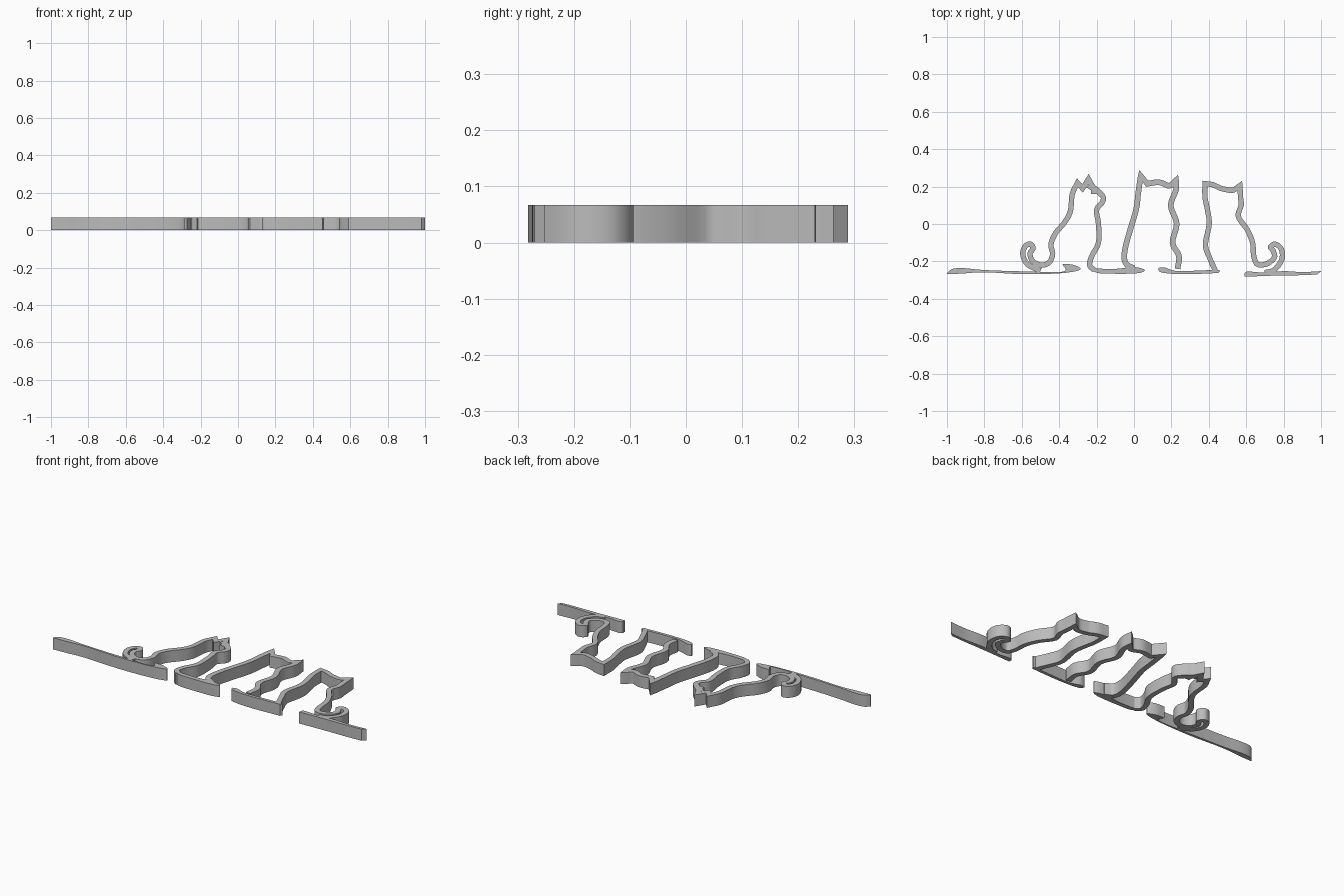
import bpy
import bmesh
from mathutils import Vector

HEIGHT = 0.067
UNIT = 0.01          # outlines are written in hundredths
HALF_WIDTH = 1.4

cube = bpy.data.objects.get("Cube")
if cube:
    bpy.data.objects.remove(cube, do_unlink=True)

grey = bpy.data.materials.new("plain_grey")
grey.use_nodes = True
colour = (0.5, 0.5, 0.5, 1)
grey.diffuse_color = colour
grey.node_tree.nodes["Principled BSDF"].inputs["Base Color"].default_value = colour


def smooth_run(points, steps=5):
    """Smooth curve through the points, keeping both ends."""
    pts = [Vector(p) for p in points]
    if len(pts) < 3:
        return pts
    padded = [pts[0] * 2 - pts[1]] + pts + [pts[-1] * 2 - pts[-2]]
    out = []
    for a, b, c, d in zip(padded, padded[1:], padded[2:], padded[3:]):
        for i in range(steps):
            t = i / steps
            out.append(0.5 * (2 * b + (c - a) * t + (2 * a - 5 * b + 4 * c - d) * t ** 2
                              + (3 * b - a - 3 * c + d) * t ** 3))
    return out + [pts[-1]]


def join_runs(runs):
    """Each run ends at the sharp corner where the next one starts."""
    path = []
    for i, run in enumerate(runs):
        end = runs[i + 1][:1] if i + 1 < len(runs) else []
        curve = smooth_run(run + end)
        path += curve[:-1] if end else curve
    return path


def finish(name, bm):
    """Extrude the flat faces upward and make the object."""
    bmesh.ops.recalc_face_normals(bm, faces=bm.faces)
    result = bmesh.ops.extrude_face_region(bm, geom=bm.faces[:], use_keep_orig=True)
    top = [g for g in result["geom"] if isinstance(g, bmesh.types.BMVert)]
    bmesh.ops.translate(bm, verts=top, vec=(0, 0, HEIGHT))
    bmesh.ops.recalc_face_normals(bm, faces=bm.faces)
    mesh = bpy.data.meshes.new(name)
    bm.to_mesh(mesh)
    bm.free()
    mesh.materials.append(grey)
    obj = bpy.data.objects.new(name, mesh)
    bpy.context.collection.objects.link(obj)
    bpy.ops.object.select_all(action="DESELECT")
    obj.select_set(True)
    bpy.context.view_layer.objects.active = obj
    bpy.ops.object.shade_smooth_by_angle()


def ribbon(name, runs, half=HALF_WIDTH):
    """Band of even width along a path, with mitred corners."""
    path = join_runs(runs)
    bm = bmesh.new()
    previous = None
    for i, p in enumerate(path):
        before = p - path[i - 1] if i else path[1] - p
        after = path[i + 1] - p if i + 1 < len(path) else before
        n1, n2 = (Vector((-d.y, d.x)).normalized() for d in (before, after))
        normal = (n1 + n2).normalized()
        side = normal * half / max(normal.dot(n1), 0.5)
        pair = [bm.verts.new((*(q * UNIT), 0)) for q in (p + side, p - side)]
        if previous:
            bm.faces.new((previous[0], previous[1], pair[1], pair[0]))
        previous = pair
    finish(name, bm)


def plate(name, runs):
    """Solid piece with a closed outline."""
    path = join_runs(runs + [runs[0][:1]])
    bm = bmesh.new()
    bm.faces.new([bm.verts.new((*(p * UNIT), 0)) for p in path[:-1]])
    finish(name, bm)


# Right-hand cat: curled tail, back, ears, face and chest
ribbon("right_cat_outline", [
    [(-50, -25), (-57, -21.5), (-59.5, -16), (-58, -11.8), (-55.4, -10.8), (-54, -13),
     (-55.6, -16), (-54, -20), (-49.5, -22), (-45.3, -20.5), (-43.5, -16), (-44.4, -11),
     (-42, -5), (-37, 1), (-34, 7), (-33, 16)],
    [(-30.2, 22)],
    [(-27.5, 19)],
    [(-24.3, 24), (-22, 20), (-19.5, 18), (-16.5, 14.5), (-17, 11.5), (-20, 7.5), (-19, 0),
     (-19, -10), (-22.5, -17), (-23.7, -22), (-21, -24.8)],
])
plate("right_cat_cheek", [[(-26, 20)], [(-23, 18)], [(-23, 16)], [(-20, 16)], [(-18, 14)],
                          [(-19, 19)], [(-23, 21)]])

# Middle cat
ribbon("middle_cat_outline", [
    [(0, -23.8), (-4, -21.5), (-5.2, -18), (-4.5, -12), (-2, -3), (1.2, 8), (2.2, 16)],
    [(3.6, 26)],
    [(7, 21.5), (13.5, 22.3), (19, 20.5)],
    [(22.5, 23.5), (22.5, 18.5), (20, 12), (20, 8), (22.8, 0), (20.6, -10), (24, -17),
     (23.3, -24)],
], half=1.5)

# Left-hand cat: chest, ears, back and curled tail
ribbon("left_cat_outline", [
    [(43.5, -25), (40.4, -18), (38.2, -11), (40.2, 0), (39.2, 8), (38, 14)],
    [(37.9, 21.6), (42, 21)],
    [(46.5, 19), (52.5, 18)],
    [(56.6, 20.5), (57, 14), (57.3, 10), (55.8, 4), (60.5, -3), (63.4, -10), (64, -17),
     (66, -21.5), (71, -21.3), (75, -18), (74.5, -14.5), (73, -12.3), (75.5, -10.8),
     (78.8, -13.5), (79, -19), (75, -24.5), (70, -26)],
])

# Ground pieces and feet
plate("right_ground", [
    [(-100, -26.3), (-97, -24), (-91, -23.6), (-80, -24.6), (-60, -25.3), (-38, -25.5)],
    [(-38.2, -21.5), (-33, -21.7), (-28.5, -23.8), (-32, -25.4), (-42, -26.5), (-60, -26.8),
     (-80, -25.8), (-92, -26.5)],
    [(-100, -26.8)],
])
plate("right_foot", [
    [(-25, -22), (-21, -23.6), (-10, -24), (0, -23), (5.8, -24.6), (2, -26.3), (-10, -26.6),
     (-20, -26)],
])
plate("middle_foot", [
    [(13, -23.5), (16, -23.2), (22, -25), (32, -25), (45, -24.6)],
    [(45.2, -26.2), (30, -26.8), (20, -26.6), (14, -25.6)],
])
plate("left_ground", [
    [(59, -26.5), (61, -25.4), (70, -26), (80, -25.2), (90, -25.7)],
    [(100, -25.2)],
    [(98, -27), (88, -27.4), (75, -27.6)],
    [(59, -28.2)],
])
